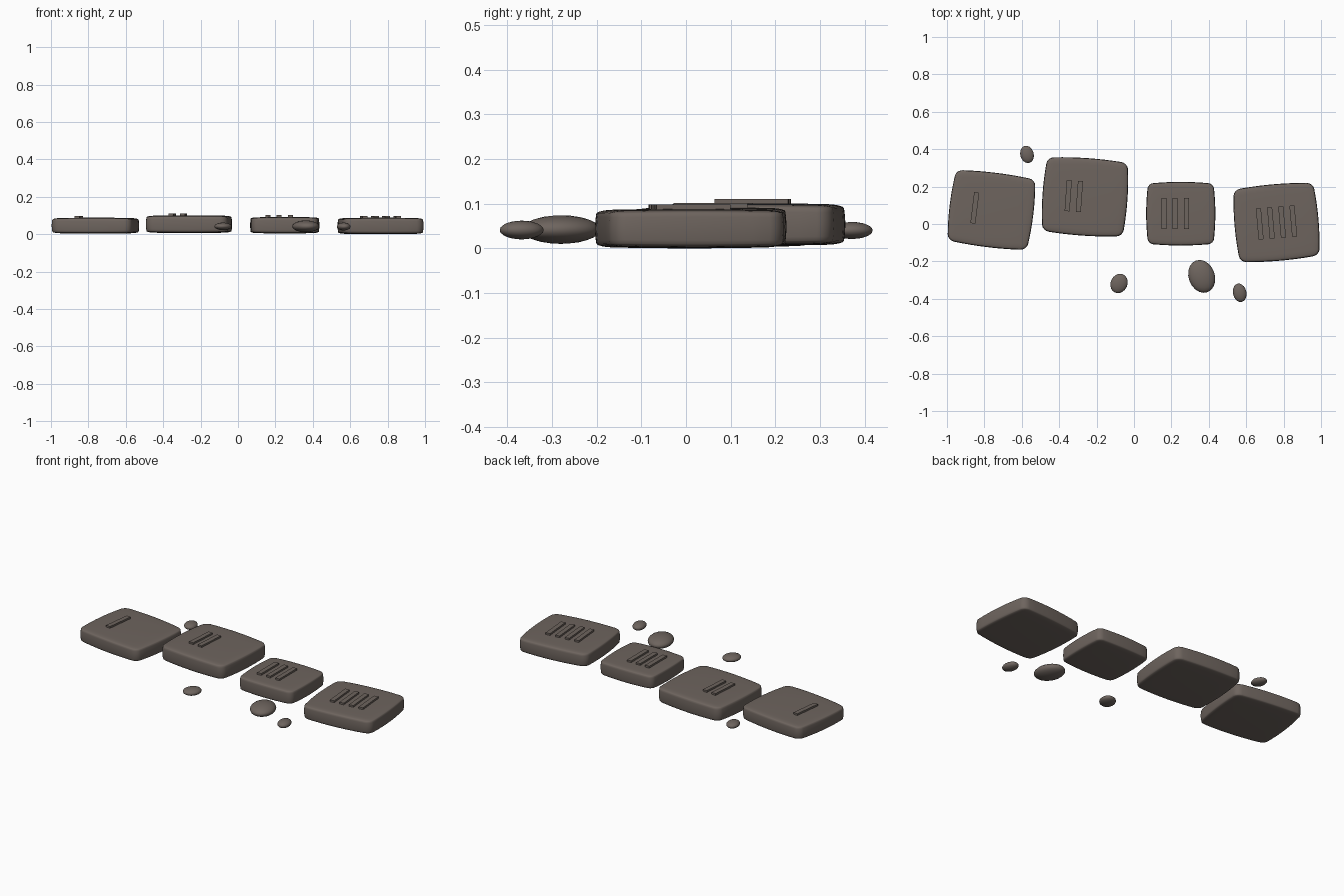
import bpy, bmesh
from math import radians
from mathutils import Matrix, Vector

cube = bpy.data.objects.get("Cube")
if cube:
    bpy.data.objects.remove(cube)


def material(name, colour):
    m = bpy.data.materials.new(name)
    m.use_nodes = True
    m.diffuse_color = colour
    bsdf = m.node_tree.nodes["Principled BSDF"]
    bsdf.inputs["Base Color"].default_value = colour
    bsdf.inputs["Roughness"].default_value = 0.9
    return m


stone = material("stone brown", (0.155, 0.128, 0.112, 1))


def finish(bm, name, location, angle, smooth):
    mesh = bpy.data.meshes.new(name)
    bm.to_mesh(mesh)
    bm.free()
    mesh.materials.append(stone)
    for p in mesh.polygons:
        p.use_smooth = smooth
    ob = bpy.data.objects.new(name, mesh)
    ob.location = location
    ob.rotation_euler.z = radians(angle)
    bpy.context.collection.objects.link(ob)
    return ob


def slab(name, x, y, angle, width, depth, bottom, top):
    """Flat stone with softly bowed sides and rounded edges."""
    bm = bmesh.new()
    bmesh.ops.create_cube(bm, size=2)
    bmesh.ops.bevel(bm, geom=bm.edges[:] + bm.verts[:], offset=0.16,
                    segments=4, profile=0.5, affect='EDGES')
    bmesh.ops.subdivide_edges(bm, edges=[e for e in bm.edges if e.calc_length() > 1],
                              cuts=7, use_grid_fill=True)
    half = (top - bottom) / 2
    for v in bm.verts:
        u, w, h = v.co
        # the rounding reaches further up the thin sides
        dome = 0.06 * (u * u + w * w)
        side = 1 - 0.02 * h * h
        v.co = Vector((width / 2 * u * (1 - 0.055 * w * w) * side,
                       depth / 2 * w * (1 - 0.055 * u * u) * side,
                       half * h * (1 - dome)))
    return finish(bm, name, (x, y, bottom + half), angle, True)


def bar(name, x, y, angle, offset, top):
    """Raised tally stroke on a slab."""
    bm = bmesh.new()
    bmesh.ops.create_cube(bm, size=1)
    bmesh.ops.scale(bm, vec=(0.027, 0.166, 0.03), verts=bm.verts)
    turn = Matrix.Rotation(radians(angle), 3, 'Z')
    centre = Vector((x, y, top - 0.015)) + turn @ Vector((offset, 0, 0))
    return finish(bm, name, centre, angle, False)


def pebble(name, x, y, z, angle, size):
    bm = bmesh.new()
    bmesh.ops.create_icosphere(bm, subdivisions=3, radius=1)
    bmesh.ops.scale(bm, vec=size, verts=bm.verts)
    return finish(bm, name, (x, y, z), angle, True)


# Slabs: x, y, turn, width, depth, bottom, top
slabs = [
    (-0.762, 0.075, -7, 0.45, 0.40, 0.003, 0.0885),
    (-0.262, 0.145, -4, 0.455, 0.415, 0.006, 0.101),
    (0.25, 0.055, 0, 0.37, 0.34, 0.004, 0.092),
    (0.762, 0.008, 5, 0.45, 0.41, 0.0, 0.0885),
]
for count, s in enumerate(slabs, 1):
    slab(f"stone_slab_{count}", *s)
    for i in range(count):
        bar(f"tally_bar_{count}_{i + 1}", *s[:3], -0.09 + 0.06 * i, s[6] + 0.01)

# Loose pebbles
pebble("back_pebble", -0.572, 0.372, 0.04, 15, (0.036, 0.047, 0.019))
pebble("middle_pebble", -0.08, -0.318, 0.042, -25, (0.045, 0.053, 0.02))
pebble("large_pebble", 0.362, -0.28, 0.042, 20, (0.07, 0.09, 0.032))
pebble("left_pebble", 0.565, -0.368, 0.041, 12, (0.036, 0.05, 0.021))
